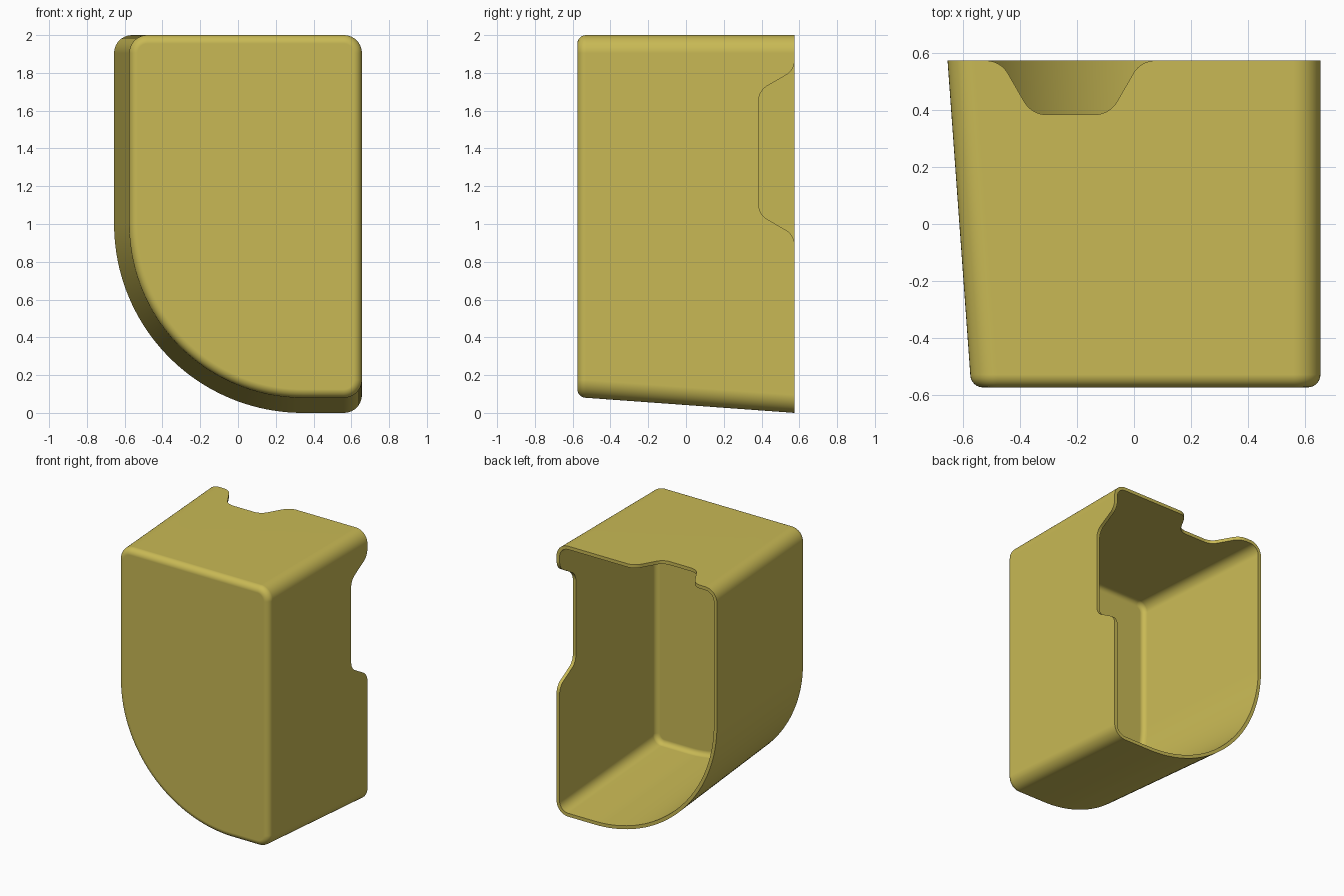
import bpy, bmesh, math

if "Cube" in bpy.data.objects:
    bpy.data.objects.remove(bpy.data.objects["Cube"])

BACK, FRONT = 0.575, -0.575
LEFT, RIGHT, TOP = -0.656, 0.656, 2.0
DRAFT = 0.08          # inward taper of left and bottom walls toward the front
WALL = 0.025
EDGE = 0.045          # rounding of the front edge
CORNER = 0.095
CX, CZ = 0.344, 1.0   # centre of the big lower-left curve

mat = bpy.data.materials.new("olive_yellow")
mat.diffuse_color = (0.58, 0.485, 0.09, 1)
mat.use_nodes = True
mat.node_tree.nodes["Principled BSDF"].inputs["Base Color"].default_value = mat.diffuse_color


def arc(cx, cz, r, a0, a1, n):
    return [(cx + r * math.cos(math.radians(a0 + (a1 - a0) * i / n)),
             cz + r * math.sin(math.radians(a0 + (a1 - a0) * i / n))) for i in range(n + 1)]


def outline(y, inset):
    """Cross-section at depth y, shrunk evenly by inset."""
    d = DRAFT * min(1, (BACK - y) / (BACK - FRONT - EDGE))
    r = CORNER - inset
    left, bottom = LEFT + d, d
    pts = arc(RIGHT - CORNER, TOP - CORNER, r, 0, 90, 10)
    pts += arc(left + CORNER, TOP - CORNER, r, 90, 180, 10)
    pts += arc(CX, CZ, CX - left - inset, 180, 270, 40)
    pts += arc(RIGHT - CORNER, bottom + CORNER, r, 270, 360, 10)
    return [(x, y, z) for x, z in pts]


def rounded_end(y_end, radius, inset):
    """Rings from the flat front face round to the side walls."""
    rings = []
    for i in range(7):
        a = math.pi / 2 * i / 6
        rings.append(outline(y_end + radius * (1 - math.cos(a)),
                             inset + radius * (1 - math.sin(a))))
    return rings


# Hollow body: outside rings, back rim, inside rings
rings = rounded_end(FRONT, EDGE, 0) + [outline(BACK, 0), outline(BACK, WALL)]
rings += reversed(rounded_end(FRONT + WALL, EDGE - 0.01, WALL))
bm = bmesh.new()
loops = [[bm.verts.new(p) for p in ring] for ring in rings]
for a, b in zip(loops, loops[1:]):
    for i in range(len(a)):
        j = (i + 1) % len(a)
        bm.faces.new((a[i], a[j], b[j], b[i]))
bm.faces.new(loops[0])
bm.faces.new(loops[-1])
bmesh.ops.recalc_face_normals(bm, faces=bm.faces)
mesh = bpy.data.meshes.new("hollow_cover")
bm.to_mesh(mesh)
bm.free()
cover = bpy.data.objects.new("hollow_cover", mesh)
bpy.context.collection.objects.link(cover)
mesh.materials.append(mat)


def notch_profile(half_floor, depth=0.19, r=0.09):
    """Sloped notch with rounded shoulders, as (offset, y)."""
    floor = BACK - depth
    run = 2 * r * math.sin(math.radians(60)) + (depth - r) / math.tan(math.radians(60))
    side = arc(half_floor, floor + r, r, -90, -30, 8)
    side += arc(half_floor + run, BACK - r, r, 150, 90, 8)
    side.append((half_floor + run, BACK + 0.2))
    return [(-u, y) for u, y in reversed(side)] + side


def cutter(name, points, direction):
    b = bmesh.new()
    face = b.faces.new([b.verts.new(p) for p in points])
    out = bmesh.ops.extrude_face_region(b, geom=[face])
    bmesh.ops.translate(b, vec=direction,
                        verts=[v for v in out["geom"] if isinstance(v, bmesh.types.BMVert)])
    bmesh.ops.recalc_face_normals(b, faces=b.faces)
    me = bpy.data.meshes.new(name)
    b.to_mesh(me)
    b.free()
    ob = bpy.data.objects.new(name, me)
    bpy.context.collection.objects.link(ob)
    ob.hide_render = True
    return ob


# Notches in the top wall and the right wall
cutters = [
    cutter("top_notch_cutter",
           [(-0.223 + u, y, 1.85) for u, y in notch_profile(0.085)], (0, 0, 0.4)),
    cutter("side_notch_cutter",
           [(0.5, y, 1.378 + u) for u, y in notch_profile(0.275)], (0.4, 0, 0)),
]
bpy.context.view_layer.objects.active = cover
cover.select_set(True)
for c in cutters:
    mod = cover.modifiers.new(c.name, 'BOOLEAN')
    mod.operation = 'DIFFERENCE'
    mod.solver = 'EXACT'
    mod.object = c
    bpy.ops.object.modifier_apply(modifier=mod.name)
for c in cutters:
    bpy.data.objects.remove(c)

# Smooth rounded edges, crisp rim, flat walls
bpy.ops.object.select_all(action='DESELECT')
cover.select_set(True)
bpy.ops.object.shade_smooth_by_angle(angle=math.radians(35))
weighted = cover.modifiers.new("even_shading", 'WEIGHTED_NORMAL')
weighted.keep_sharp = True
